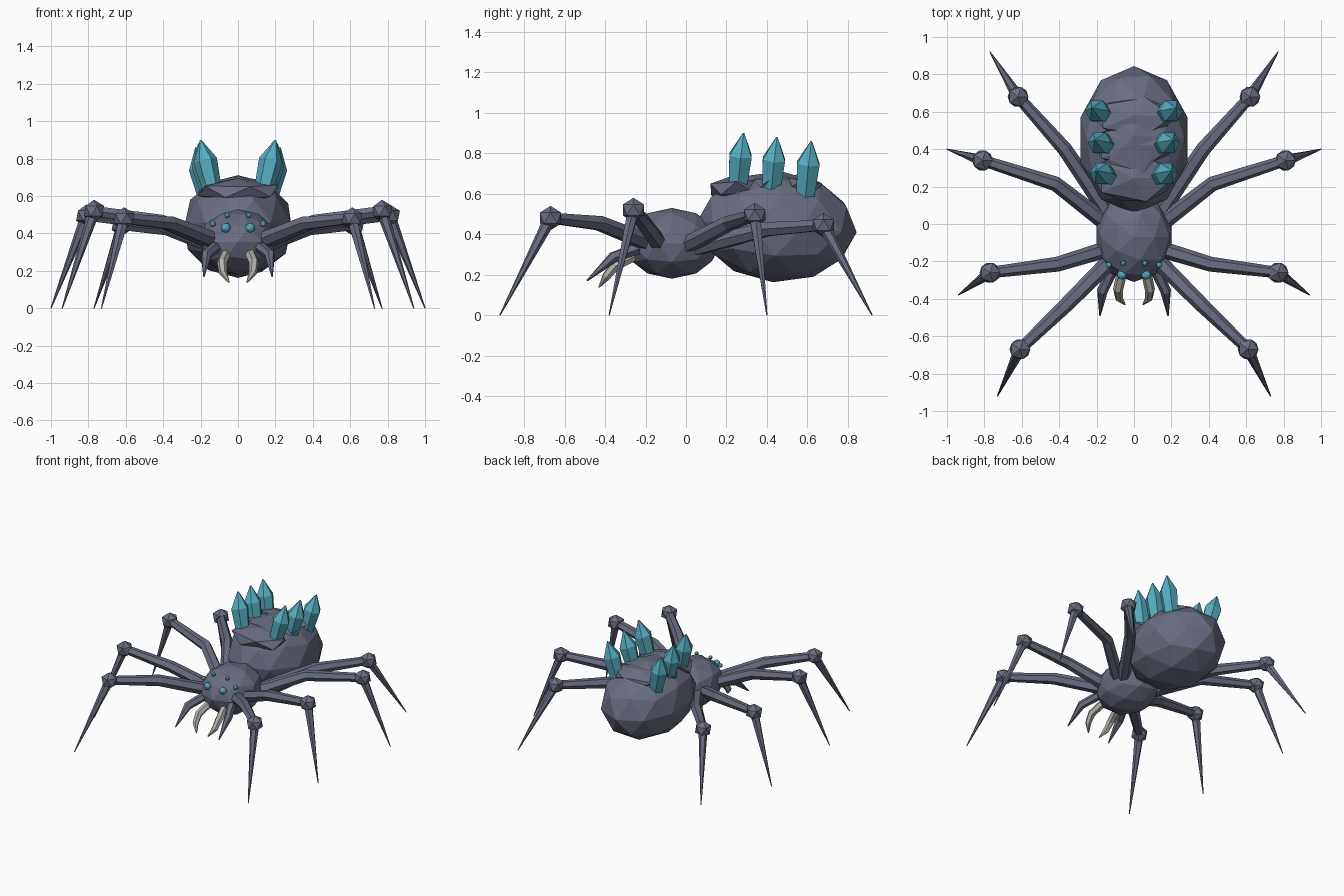
import bpy, bmesh, math
from mathutils import Vector, Matrix

if "Cube" in bpy.data.objects:
    bpy.data.objects.remove(bpy.data.objects["Cube"])


def material(name, rgb):
    m = bpy.data.materials.new(name)
    m.diffuse_color = (*rgb, 1)
    m.use_nodes = True
    m.node_tree.nodes["Principled BSDF"].inputs["Base Color"].default_value = m.diffuse_color
    return m


SHELL = material("slate_shell", (0.140, 0.152, 0.215))
CRYSTAL = material("teal_crystal", (0.095, 0.42, 0.54))
BONE = material("pale_bone", (0.45, 0.44, 0.40))


def finish(bm, name, mat):
    bmesh.ops.recalc_face_normals(bm, faces=bm.faces)
    mesh = bpy.data.meshes.new(name)
    bm.to_mesh(mesh)
    bm.free()
    mesh.materials.append(mat)
    obj = bpy.data.objects.new(name, mesh)
    bpy.context.collection.objects.link(obj)
    return obj


def ball(name, mat, centre, scale, level=1, tilt=0):
    """Faceted ellipsoid, tilted about x in degrees."""
    bm = bmesh.new()
    xf = (Matrix.Translation(centre) @ Matrix.Rotation(math.radians(tilt), 4, 'X')
          @ Matrix.Diagonal((*scale, 1)))
    bmesh.ops.create_icosphere(bm, subdivisions=level, radius=1, matrix=xf)
    return finish(bm, name, mat)


def limb(name, mat, points, radii, sides=6):
    """Faceted tapering tube along a path; ends are capped."""
    pts = [Vector(p) for p in points]
    bm = bmesh.new()
    rings = []
    for i, (p, r) in enumerate(zip(pts, radii)):
        t = (pts[min(i + 1, len(pts) - 1)] - pts[max(i - 1, 0)]).normalized()
        ref = Vector((0, 0, 1)) if abs(t.z) < 0.9 else Vector((0, 1, 0))
        # a single reference for the whole path avoids twisting
        if i == 0:
            u = t.cross(ref).normalized()
        else:
            u = (u - t * u.dot(t)).normalized()
        v = t.cross(u)
        rings.append([bm.verts.new(p + r * (u * math.cos(a) + v * math.sin(a)))
                      for a in (math.tau * k / sides for k in range(sides))])
    for a, b in zip(rings, rings[1:]):
        for k in range(sides):
            j = (k + 1) % sides
            bm.faces.new((a[k], a[j], b[j], b[k]))
    bm.faces.new(rings[0])
    bm.faces.new(rings[-1])
    return finish(bm, name, mat)


# Body
ball("head_thorax", SHELL, (0, -0.07, 0.355), (0.21, 0.24, 0.175), 2)
ball("abdomen", SHELL, (0, 0.45, 0.437), (0.30, 0.395, 0.275), 2, -4)

# Armour plates on the back
for i, (y, z, size, tilt) in enumerate([
        (0.25, 0.63, (0.24, 0.15, 0.065), 4),
        (0.42, 0.645, (0.24, 0.13, 0.06), 0),
        (0.57, 0.64, (0.23, 0.12, 0.06), -10)]):
    ball(f"back_plate_{i + 1}", SHELL, (0, y, z), size, 1, tilt)

# Legs: hip, bend, knee, tip
LEGS = [
    ((0.12, -0.19, 0.36), (0.36, -0.43, 0.455), (0.61, -0.67, 0.48), (0.73, -0.92, 0)),
    ((0.13, -0.13, 0.35), (0.41, -0.215, 0.465), (0.77, -0.26, 0.52), (0.94, -0.38, 0)),
    ((0.13, -0.01, 0.34), (0.42, 0.215, 0.455), (0.81, 0.34, 0.495), (1.0, 0.40, 0)),
    ((0.12, 0.03, 0.33), (0.37, 0.40, 0.425), (0.62, 0.68, 0.445), (0.77, 0.92, 0)),
]

for side, label in ((1, "right"), (-1, "left")):
    def flip(p):
        return (p[0] * side, p[1], p[2])

    for i, (hip, bend, knee, tip) in enumerate(LEGS):
        tag = f"{label}_{i + 1}"
        limb(f"upper_leg_{tag}", SHELL, [flip(hip), flip(bend), flip(knee)],
             (0.045, 0.04, 0.03))
        ball(f"knee_{tag}", SHELL, flip(knee), (0.062, 0.062, 0.06))
        limb(f"lower_leg_{tag}", SHELL, [flip(knee), flip(tip)], (0.032, 0.003))

    # Back crystals, leaning outward
    for i, (x, y, top) in enumerate([(0.125, 0.25, 0.90), (0.135, 0.415, 0.88),
                                     (0.150, 0.585, 0.86)]):
        path = [(x, y, top - 0.32), (x + 0.05, y + 0.02, top - 0.11),
                (x + 0.075, y + 0.035, top)]
        limb(f"crystal_{label}_{i + 1}", CRYSTAL, [flip(p) for p in path],
             (0.047, 0.064, 0.004))

    # Eyes
    for i, (pos, r) in enumerate([((0.065, -0.272, 0.43), 0.026),
                                  ((0.135, -0.22, 0.452), 0.016),
                                  ((0.058, -0.21, 0.497), 0.014)]):
        ball(f"eye_{label}_{i + 1}", CRYSTAL, flip(pos), (r, r, r), 2)

    # Mouthparts
    limb(f"fang_{label}", BONE,
         [flip(p) for p in [(0.06, -0.24, 0.30), (0.085, -0.35, 0.245),
                            (0.08, -0.395, 0.19), (0.048, -0.43, 0.138)]],
         (0.028, 0.027, 0.022, 0.004))
    limb(f"feeler_{label}", SHELL,
         [flip(p) for p in [(0.10, -0.21, 0.34), (0.17, -0.36, 0.285),
                            (0.182, -0.49, 0.17)]],
         (0.032, 0.029, 0.004))
